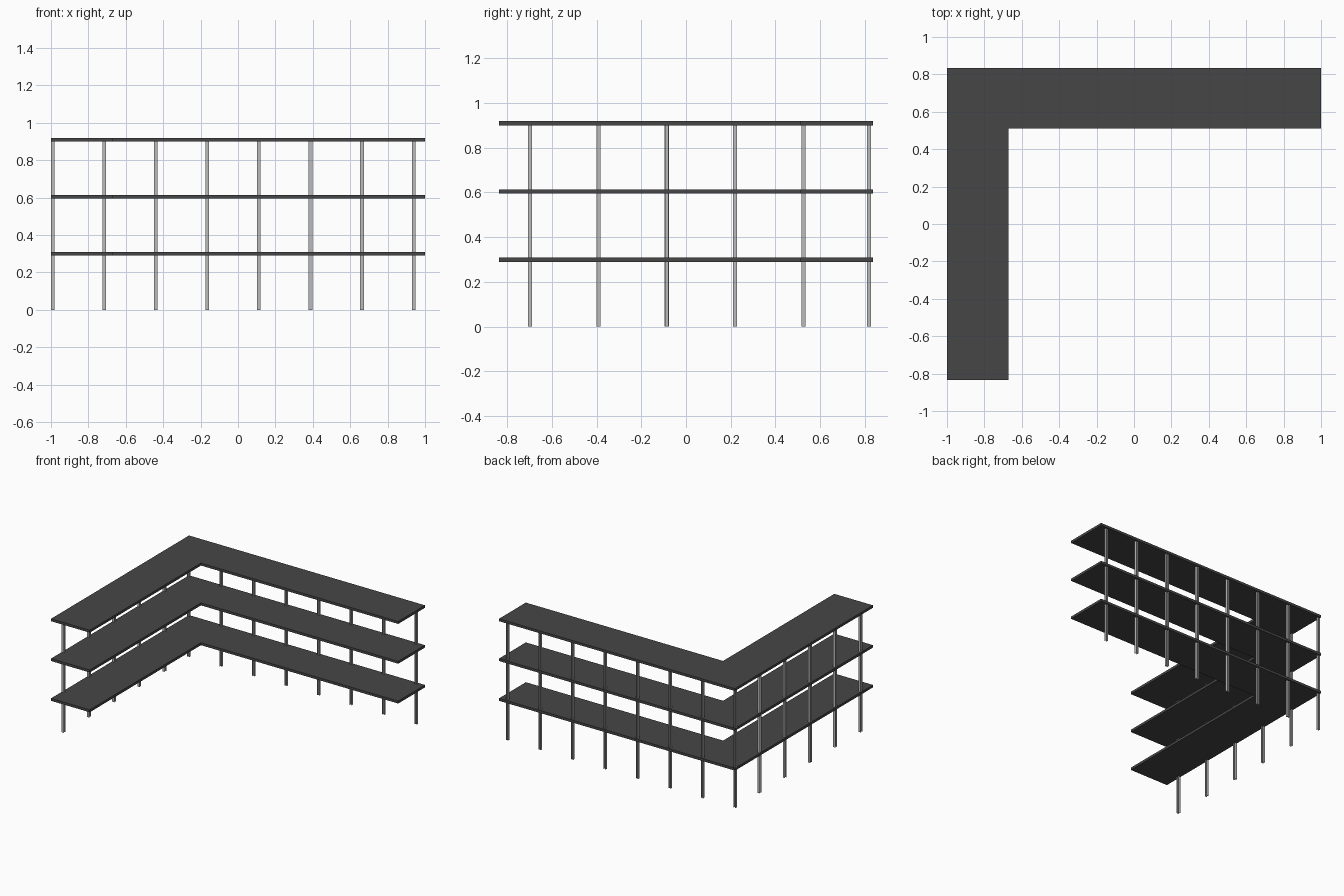
import bpy, bmesh, math
from mathutils import Matrix

if "Cube" in bpy.data.objects:
    bpy.data.objects.remove(bpy.data.objects["Cube"])


def material(name, value):
    m = bpy.data.materials.new(name)
    m.diffuse_color = (value, value, value, 1)
    m.use_nodes = True
    m.node_tree.nodes["Principled BSDF"].inputs["Base Color"].default_value = m.diffuse_color
    return m


slab_mat = material("dark grey slab", 0.062)
post_mat = material("light grey steel", 0.50)


def prism(name, outline, z0, z1, mat, matrix=Matrix.Identity(4)):
    """Extrude a closed 2D outline from z0 to z1."""
    bm = bmesh.new()
    face = bm.faces.new([bm.verts.new((x, y, z0)) for x, y in outline])
    ext = bmesh.ops.extrude_face_region(bm, geom=[face])
    for v in ext["geom"]:
        if isinstance(v, bmesh.types.BMVert):
            v.co.z = z1
    bmesh.ops.recalc_face_normals(bm, faces=bm.faces)
    bm.transform(matrix)
    mesh = bpy.data.meshes.new(name)
    bm.to_mesh(mesh)
    bm.free()
    mesh.materials.append(mat)
    obj = bpy.data.objects.new(name, mesh)
    bpy.context.collection.objects.link(obj)
    return obj


# L-shaped floor slabs
EDGE = 0.835
L_shape = [(-1, -EDGE), (-0.672, -EDGE), (-0.672, 0.511),
           (1, 0.511), (1, EDGE), (-1, EDGE)]
T = 0.019
tops = [0.308, 0.613, 0.918]
for i, top in enumerate(tops):
    prism(f"floor_slab_{i + 1}", L_shape, top - T, top, slab_mat)

# I-section steel posts, flanges facing along the row
W, F, B = 0.0095, 0.0065, 0.0015   # half size, inner flange, half web
I_shape = [(-W, -W), (-F, -W), (-F, -B), (F, -B), (F, -W), (W, -W),
           (W, W), (F, W), (F, B), (-F, B), (-F, W), (-W, W)]


def post(name, x, y, angle):
    mat = Matrix.Translation((x, y, 0)) @ Matrix.Rotation(angle, 4, "Z")
    prism(name, I_shape, 0, tops[-1] - T, post_mat, mat)


# Back row, including the corner
for i in range(8):
    post(f"back_post_{i + 1}", -0.99 + i * 0.2755, 0.818, 0)

# Left row
for i in range(5):
    post(f"left_post_{i + 1}", -0.99, -0.697 + i * 0.3055, math.pi / 2)
